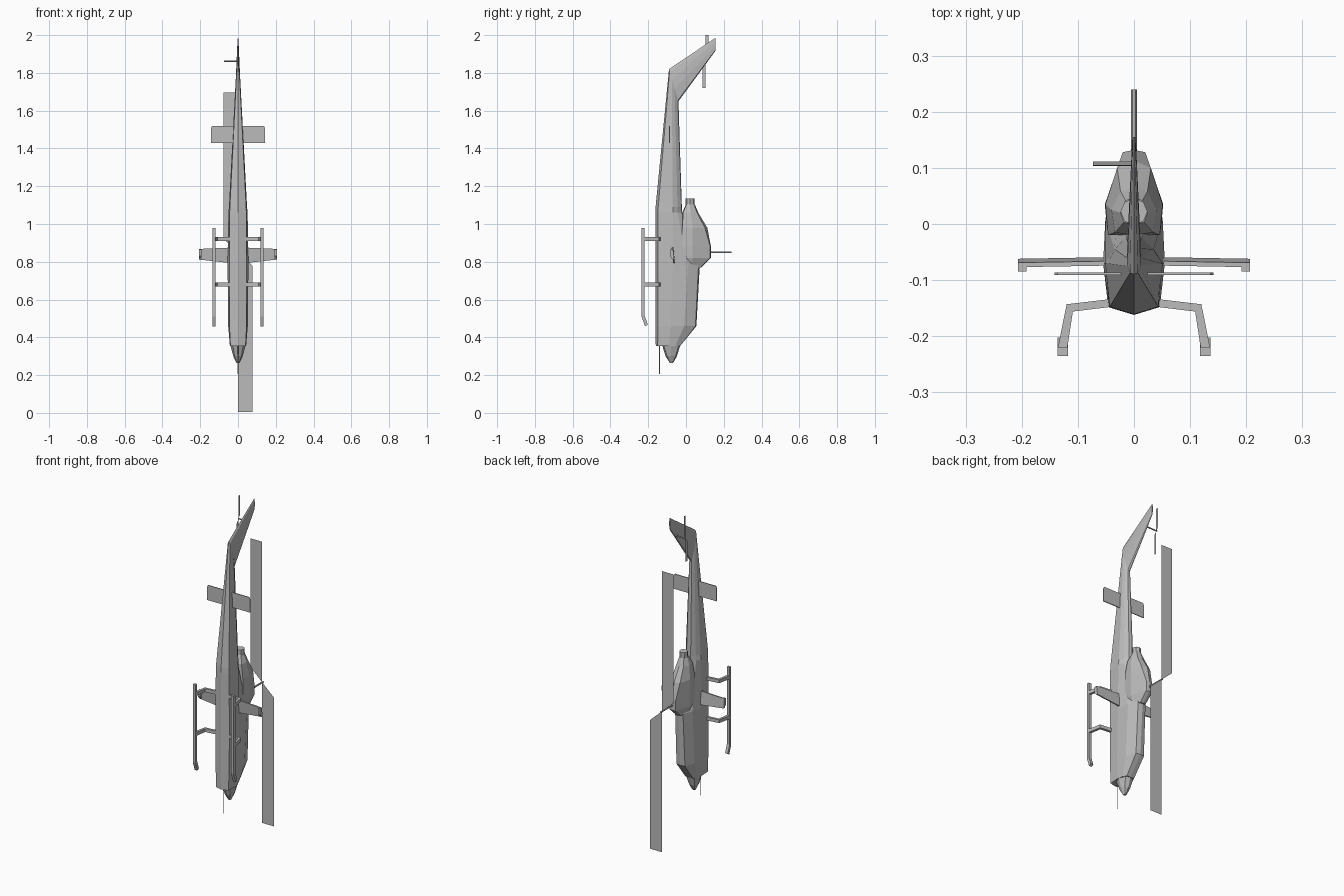
import bpy, bmesh, math

cube = bpy.data.objects.get("Cube")
if cube:
    bpy.data.objects.remove(cube, do_unlink=True)

GREY = (0.5, 0.5, 0.5, 1.0)
mat = bpy.data.materials.new("plain grey")
mat.use_nodes = True
mat.diffuse_color = GREY
mat.node_tree.nodes["Principled BSDF"].inputs["Base Color"].default_value = GREY


def loft(name, rings):
    """Skin a list of equal-length rings; a single ring gives a flat plate."""
    bm = bmesh.new()
    loops = [[bm.verts.new(p) for p in ring] for ring in rings]
    n = len(loops[0])
    for a, b in zip(loops, loops[1:]):
        for i in range(n):
            j = (i + 1) % n
            bm.faces.new((a[i], a[j], b[j], b[i]))
    bm.faces.new(loops[0])
    if len(loops) > 1:
        bm.faces.new(loops[-1][::-1])
        bmesh.ops.recalc_face_normals(bm, faces=bm.faces)
    me = bpy.data.meshes.new(name)
    bm.to_mesh(me)
    bm.free()
    me.materials.append(mat)
    ob = bpy.data.objects.new(name, me)
    bpy.context.collection.objects.link(ob)
    return ob


def full(half):
    """Complete a half section whose first and last points lie on x = 0."""
    return half + [(-x, y, z) for x, y, z in half[-2:0:-1]]


def level(z, *pts):
    return full([(x, y, z) for x, y in pts])


def rod(name, a, axis, length, radius, sides=6):
    rings = []
    for t in (0, length):
        ring = []
        for k in range(sides):
            ang = 2 * math.pi * k / sides
            c, s = radius * math.cos(ang), radius * math.sin(ang)
            off = {"x": (t, c, s), "y": (c, t, s), "z": (c, s, t)}[axis]
            ring.append(tuple(p + o for p, o in zip(a, off)))
        rings.append(ring)
    return loft(name, rings)


# Fuselage, tail boom and swept fin in one skin
loft("fuselage", [
    level(0.355, (0, -.16), (.040, -.15), (.043, -.09), (.037, -.055), (.025, -.03), (0, -.03)),
    level(0.46, (0, -.162), (.045, -.148), (.052, -.08), (.050, -.01), (.028, .05), (0, .055)),
    level(0.78, (0, -.162), (.046, -.148), (.055, -.07), (.051, .01), (.026, .066), (0, .073)),
    level(1.06, (0, -.162), (.044, -.148), (.051, -.07), (.035, -.045), (.014, -.022), (0, -.02)),
    level(1.09, (0, -.161), (.043, -.147), (.048, -.07), (.034, -.045), (.014, -.024), (0, -.022)),
    full([(0, -.09, 1.82), (.007, -.087, 1.805), (.012, -.075, 1.765),
          (.013, -.06, 1.715), (.008, -.043, 1.655), (0, -.04, 1.65)]),
    full([(0, .155, 1.985), (.002, .155, 1.98), (.003, .155, 1.965),
          (.003, .155, 1.94), (.002, .155, 1.92), (0, .155, 1.915)]),
])

# Pointed nose below the cockpit
loft("nose", [
    level(0.36, (0, -.127), (.028, -.118), (.041, -.08), (.028, -.038), (0, -.03)),
    level(0.30, (0, -.108), (.018, -.10), (.025, -.08), (.018, -.055), (0, -.048)),
    level(0.265, (0, -.086), (.006, -.084), (.009, -.078), (.006, -.070), (0, -.068)),
])

# Engine housing on the roof
loft("engine_housing", [
    level(0.77, (0, 0), (.030, 0), (.035, .03), (.018, .075), (0, .08)),
    level(0.82, (0, -.02), (.046, -.02), (.050, .035), (.020, .128), (0, .132)),
    level(0.88, (0, -.02), (.047, -.02), (.052, .035), (.020, .128), (0, .132)),
    level(0.98, (0, -.02), (.046, -.02), (.051, .035), (.030, .10), (0, .113)),
    level(1.06, (0, -.02), (.034, -.015), (.040, .025), (.024, .058), (0, .065)),
    level(1.105, (0, 0), (.018, .003), (.024, .02), (.015, .042), (0, .046)),
])
rod("exhaust", (0, .022, 1.09), "z", .045, .024, 8)

# Main rotor: mast and two flat blades
rod("rotor_mast", (0, .11, .85), "y", .13, .005)
# Tail rotor: shaft and two flat blades
rod("tail_rotor_shaft", (-.073, .107, 1.862), "x", .073, .004)
for i, s in enumerate((1, -1)):
    loft(f"rotor_blade_{i + 1}", [[
        (0, .23, .85), (s * .077, .23, .85 - s * .07),
        (s * .077, .23, .85 - s * .845), (0, .23, .85 - s * .845)]])
    loft(f"tail_rotor_blade_{i + 1}", [[
        (-.07, .103, 1.86), (-.07, .103 - s * .015, 1.86 - s * .02),
        (-.07, .103 - s * .015, 1.86 - s * .14), (-.07, .103, 1.86 - s * .14)]])

# Thin probe ahead of the chin
rod("nose_probe", (0, -.14, .205), "z", .16, .002)

for side, s in (("left", 1), ("right", -1)):
    # Landing skid with upturned front end
    outline = [(-.235, .98), (-.219, .98), (-.219, .515), (-.202, .467),
               (-.217, .458), (-.235, .51)]
    loft(f"{side}_skid", [[(s * x, y, z) for y, z in outline] for x in (.118, .136)])

    # Bent skid struts
    bend = [(.035, -.133), (.12, -.143), (.136, -.222), (.119, -.222),
            (.109, -.156), (.035, -.147)]
    for part, z0 in (("front", .67), ("rear", .91)):
        loft(f"{side}_{part}_strut", [[(s * x, y, z) for x, y in bend]
                                      for z in (z0, z0 + .02)])

    # Stub wing, slightly tapered and tilted, with a tip mount below
    loft(f"{side}_wing", [
        [(s * x, y + .004, lo), (s * x, y - .003, hi),
         (s * x, y - .011, hi), (s * x, y - .004, lo)]
        for x, y, lo, hi in ((.04, -.063, .793, .875), (.207, -.066, .812, .868))])
    loft(f"{side}_wing_mount", [
        [(s * x, -.07, .812), (s * x, -.07, .866), (s * x, -.085, .866), (s * x, -.085, .83)]
        for x in (.192, .207)])

    # Horizontal tail plane
    loft(f"{side}_tail_plane", [
        [(s * x, -.086, 1.43), (s * x, -.086, hi), (s * x, -.091, hi), (s * x, -.091, 1.43)]
        for x, hi in ((.01, 1.52), (.136, 1.52), (.142, 1.51))])
